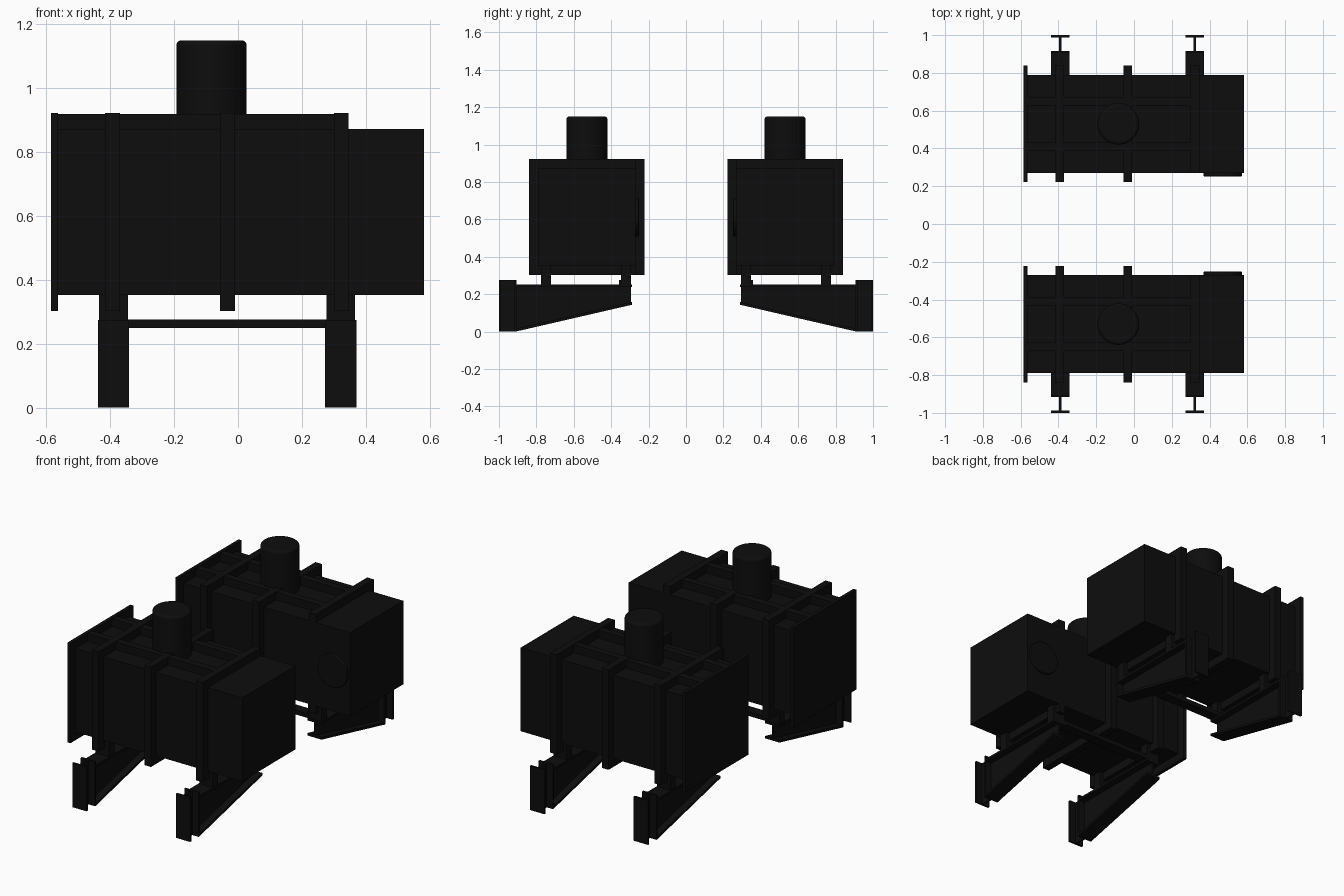
import bpy, bmesh, math
from mathutils import Matrix

if "Cube" in bpy.data.objects:
    bpy.data.objects.remove(bpy.data.objects["Cube"])

black = bpy.data.materials.new("black_paint")
black.diffuse_color = (0.004, 0.004, 0.004, 1)
black.use_nodes = True
black.node_tree.nodes["Principled BSDF"].inputs["Base Color"].default_value = black.diffuse_color


def finish(name, bm):
    """Make an object in world coordinates, mirrored to the rear unit."""
    bmesh.ops.recalc_face_normals(bm, faces=bm.faces)
    me = bpy.data.meshes.new(name)
    bm.to_mesh(me)
    bm.free()
    ob = bpy.data.objects.new(name, me)
    bpy.context.collection.objects.link(ob)
    me.materials.append(black)
    mod = ob.modifiers.new("mirror_y", 'MIRROR')
    mod.use_axis = (False, True, False)
    mod.use_mirror_merge = False
    return ob


def add_box(bm, x0, x1, y0, y1, z0, z1):
    m = Matrix.Translation(((x0 + x1) / 2, (y0 + y1) / 2, (z0 + z1) / 2)) \
        @ Matrix.Diagonal((x1 - x0, y1 - y0, z1 - z0, 1))
    bmesh.ops.create_cube(bm, size=1, matrix=m)


def boxes(name, *dims):
    bm = bmesh.new()
    for d in dims:
        add_box(bm, *d)
    return finish(name, bm)


def add_profile(bm, pts, x0, x1):
    """Extrude a (y, z) outline along x."""
    f = bm.faces.new([bm.verts.new((x0, y, z)) for y, z in pts])
    r = bmesh.ops.extrude_face_region(bm, geom=[f])
    vs = [v for v in r["geom"] if isinstance(v, bmesh.types.BMVert)]
    bmesh.ops.translate(bm, verts=vs, vec=(x1 - x0, 0, 0))


def cylinder(name, r, depth, matrix, bevel):
    bm = bmesh.new()
    bmesh.ops.create_cone(bm, cap_ends=True, segments=48, radius1=r, radius2=r,
                          depth=depth, matrix=matrix)
    ob = finish(name, bm)
    b = ob.modifiers.new("bevel", 'BEVEL')
    b.width, b.segments, b.limit_method = bevel, 3, 'ANGLE'
    bpy.ops.object.select_all(action='DESELECT')
    ob.select_set(True)
    bpy.context.view_layer.objects.active = ob
    bpy.ops.object.shade_smooth_by_angle(angle=math.radians(35))
    return ob


# housing and end flange plate
boxes("housing", (-0.575, 0.583, -0.79, -0.27, 0.353, 0.872))
boxes("end_flange", (-0.585, -0.563, -0.84, -0.222, 0.303, 0.922))

# stiffener bands around the housing (last one is open on the inner side)
for name, x, inner in (("left_band", -0.393, True), ("middle_band", -0.033, True),
                       ("right_band", 0.323, False)):
    a, b = x - 0.023, x + 0.023
    yi = -0.222 if inner else -0.27
    parts = [(a, b, -0.84, yi, 0.872, 0.922), (a, b, -0.84, yi, 0.303, 0.353),
             (a, b, -0.84, -0.79, 0.353, 0.872)]
    if inner:
        parts.append((a, b, -0.27, -0.222, 0.353, 0.872))
    boxes(name, *parts)

# lengthwise ribs on the roof
boxes("roof_ribs", *[(-0.565, 0.32, y - 0.022, y + 0.022, 0.87, 0.92)
                     for y in (-0.65, -0.41)])

# exhaust stack and round access cover
cylinder("stack", 0.11, 0.30, Matrix.Translation((-0.083, -0.53, 1.0)), 0.015)
cylinder("access_cover", 0.102, 0.03,
         Matrix.Translation((0.47, -0.267, 0.61)) @ Matrix.Rotation(math.pi / 2, 4, 'X'),
         0.004)

# supports: tapered I-beam bracket, short wall column and two posts each
for side, x in (("left", -0.39), ("right", 0.322)):
    w = 0.049
    bm = bmesh.new()
    add_box(bm, x - w, x + w, -0.915, -0.29, 0.237, 0.252)
    add_profile(bm, [(-0.91, 0.0), (-0.29, 0.143), (-0.29, 0.158), (-0.91, 0.015)],
                x - w, x + w)
    add_profile(bm, [(-0.91, 0.01), (-0.295, 0.15), (-0.295, 0.245), (-0.91, 0.245)],
                x - 0.006, x + 0.006)
    finish(side + "_bracket", bm)
    boxes(side + "_wall_column",
          (x - w, x + w, -1.0, -0.988, 0, 0.275),
          (x - w, x + w, -0.917, -0.905, 0, 0.275),
          (x - 0.006, x + 0.006, -0.99, -0.91, 0, 0.275))
    boxes(side + "_posts", *[(x - 0.045, x + 0.045, y, y + 0.054, 0.25, 0.354)
                             for y in (-0.776, -0.348)])

# tie bar between the brackets
boxes("tie_bar", (-0.42, 0.35, -0.358, -0.294, 0.25, 0.276))
